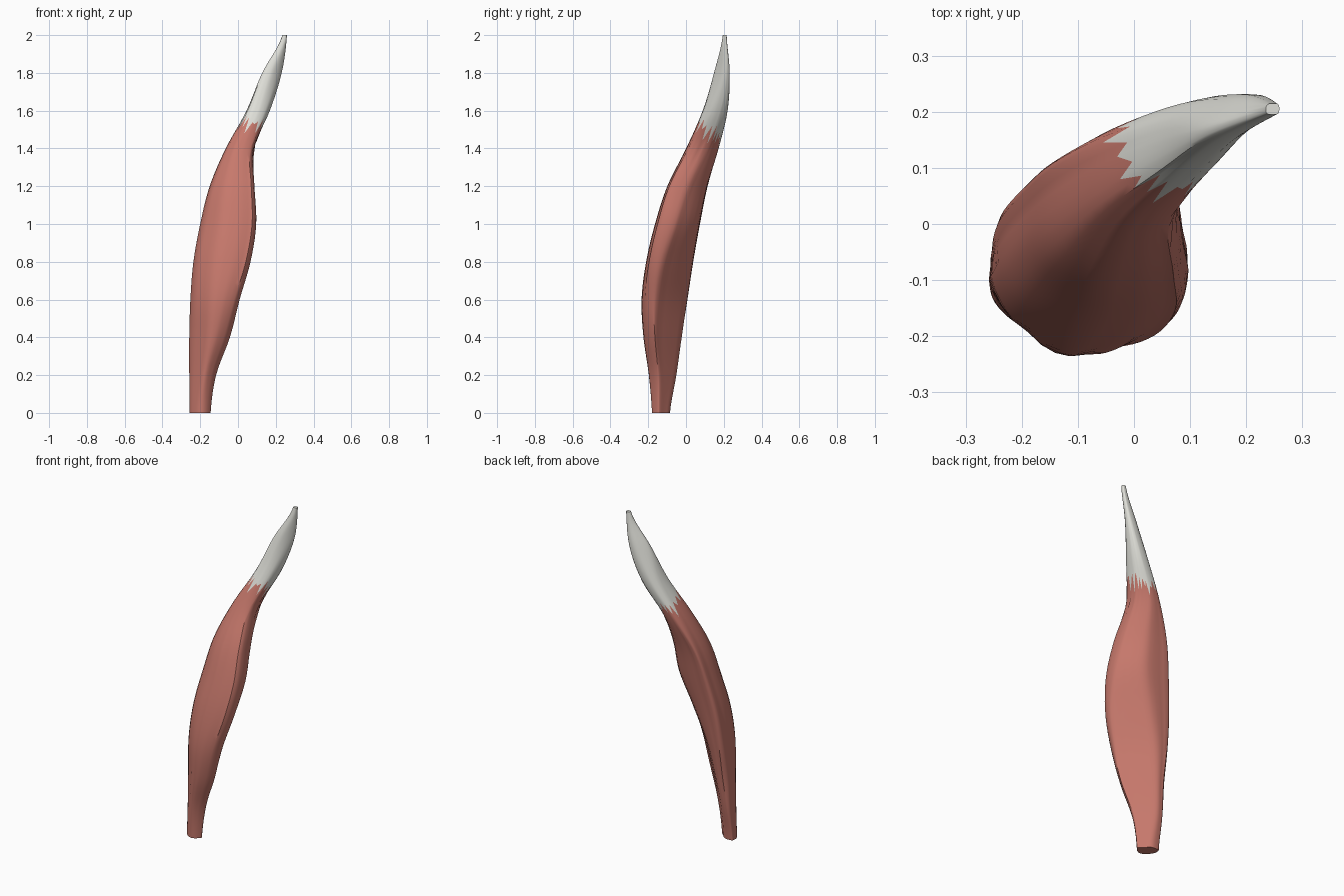
import bpy, random
from mathutils import Vector

if "Cube" in bpy.data.objects:
    bpy.data.objects.remove(bpy.data.objects["Cube"])

random.seed(4)

# Cross-sections every 0.2 in height: x0, x1, y0, y1 of the bounding box,
# then how far its corners are cut: (+x+y), (-x+y), (-x-y), (+x-y)
SECTIONS = [
    (-.256, -.145, -.18, -.085, .055, .008, .045, .03),
    (-.258, -.115, -.197, -.05, .09, .015, .07, .045),
    (-.258, -.04, -.226, -.02, .145, .03, .10, .06),
    (-.252, .012, -.236, .01, .165, .025, .105, .055),
    (-.236, .07, -.212, .04, .16, .022, .105, .05),
    (-.20, .10, -.165, .075, .125, .018, .10, .045),
    (-.15, .09, -.10, .115, .10, .014, .075, .035),
    (-.065, .085, .0, .175, .06, .032, .04, .035),
    (.045, .17, .088, .222, .03, .045, .02, .045),
    (.128, .232, .148, .232, .012, .052, .012, .048),
    (.235, .259, .195, .215, .004, .005, .004, .004),
]
ROUNDS = 2
COLS = 9 * 2 ** ROUNDS


def section_at(z):
    """Smooth (Catmull-Rom) blend of the section table."""
    n = len(SECTIONS) - 1
    s = min(max(z / 0.2, 0), n)
    i = min(int(s), n - 1)
    t = s - i
    rows = [SECTIONS[min(max(i + k, 0), n)] for k in (-1, 0, 1, 2)]
    return [0.5 * (2 * b + (c - a) * t + (2 * a - 5 * b + 4 * c - d) * t * t
                   + (3 * b - a - 3 * c + d) * t ** 3) for a, b, c, d in zip(*rows)]


def ring(z):
    """Rounded cut-corner outline at height z."""
    x0, x1, y0, y1, pp, mp, mm, pm = section_at(z)
    hollow = 0.02 * pp
    pts = [(x1, y0 + pm), (x1, y1 - pp), (x1 - pp / 2 - hollow, y1 - pp / 2 - hollow),
           (x1 - pp, y1), (x0 + mp, y1), (x0, y1 - mp), (x0, y0 + mm),
           (x0 + mm, y0), (x1 - pm, y0)]
    pts = [Vector(p) for p in pts]
    for _ in range(ROUNDS):
        new = []
        for a, b in zip(pts, pts[1:] + pts[:1]):
            new += [a.lerp(b, .25), a.lerp(b, .75)]
        pts = new
    return pts


# Slight strand-like ripple and ragged tendon edge, one value per column
ripple = [random.uniform(-.04, .025) for _ in range(COLS)]
ragged = [random.uniform(0, .06) * (1 if j % 2 else -1) for j in range(COLS)]
mid = ring(1.5)
border = [1.49 - .55 * (mid[j].y - .125) + ragged[j] for j in range(COLS)]


def strand_point(j, z):
    pts = ring(z)
    c = sum(pts, Vector((0, 0))) / COLS
    p = c + (pts[j] - c) * (1 + ripple[j] * min(1, z * 3, (2 - z) * 3))
    return (p.x, p.y, z)


def make_part(name, rows, z_of, cap_row, color):
    verts = [strand_point(j, z_of(j, r / rows)) for r in range(rows + 1) for j in range(COLS)]
    faces = [(r * COLS + j, r * COLS + (j + 1) % COLS,
              (r + 1) * COLS + (j + 1) % COLS, (r + 1) * COLS + j)
             for r in range(rows) for j in range(COLS)]
    cap = [cap_row * COLS + j for j in range(COLS)]
    faces.append(cap if cap_row else cap[::-1])
    mesh = bpy.data.meshes.new(name)
    mesh.from_pydata(verts, [], faces)
    mesh.update()
    mat = bpy.data.materials.new(name + "_material")
    mat.diffuse_color = color
    mat.use_nodes = True
    mat.node_tree.nodes["Principled BSDF"].inputs["Base Color"].default_value = mat.diffuse_color
    mesh.materials.append(mat)
    ob = bpy.data.objects.new(name, mesh)
    bpy.context.collection.objects.link(ob)
    bpy.ops.object.select_all(action='DESELECT')
    ob.select_set(True)
    bpy.context.view_layer.objects.active = ob
    bpy.ops.object.shade_smooth_by_angle(angle=0.7)
    return ob


# Muscle belly, from the cut base up to the ragged border
make_part("muscle_belly", 36, lambda j, t: border[j] * t, 0, (.57, .19, .15, 1))

# Pale tendon, from the ragged border to the tip
make_part("tendon", 14, lambda j, t: border[j] + (2 - border[j]) * t, 14, (.74, .74, .69, 1))
